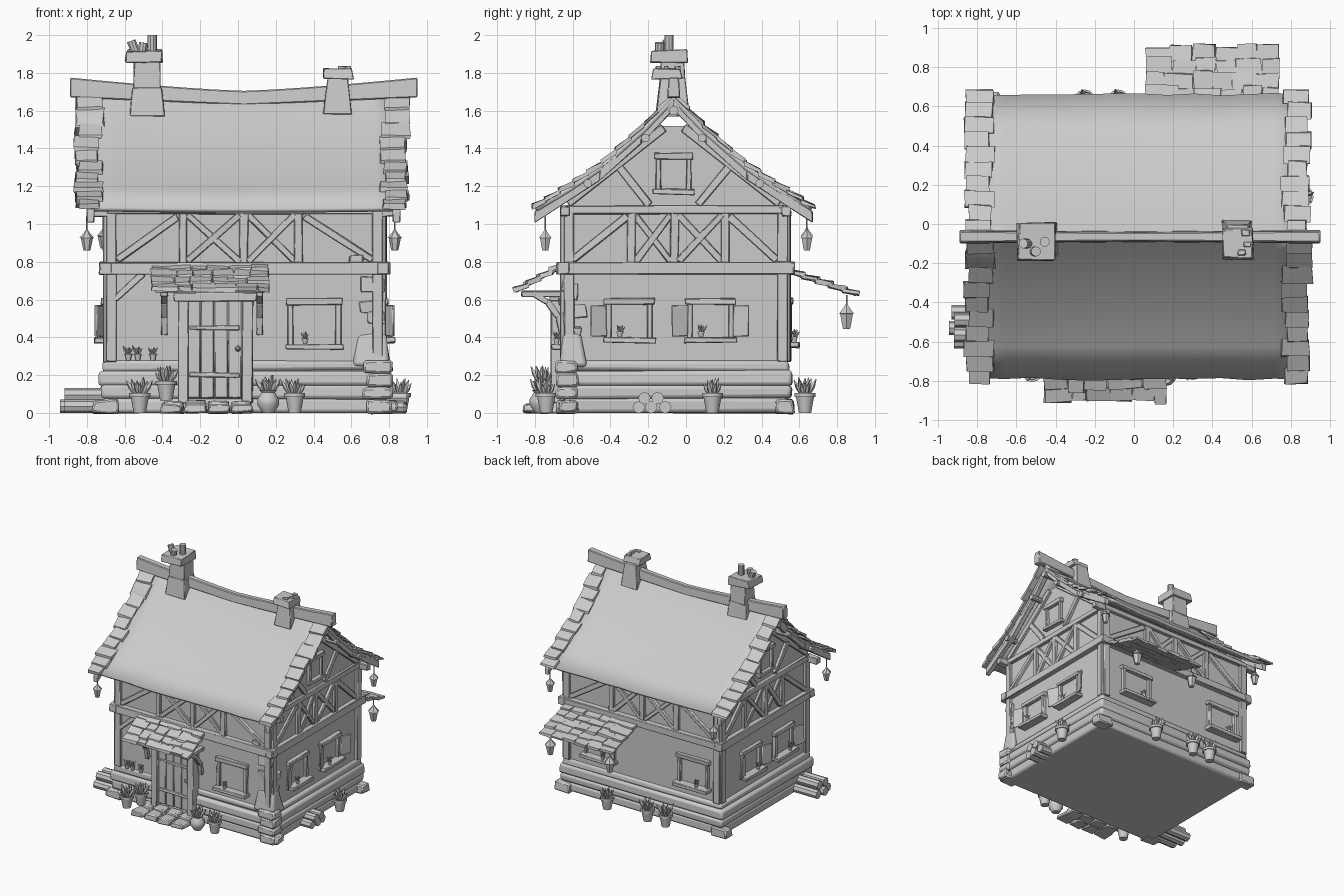
import bpy, bmesh, math, random
from mathutils import Vector, Matrix

if "Cube" in bpy.data.objects:
    bpy.data.objects.remove(bpy.data.objects["Cube"])

random.seed(4)
XL, XR, YF, YB, RY = -0.69, 0.76, -0.64, 0.53, -0.065


# ---------- helpers ----------
def mesh(name, verts, faces, bevel=0, seg=1):
    me = bpy.data.meshes.new(name)
    me.from_pydata([tuple(v) for v in verts], [], faces)
    bm = bmesh.new()
    bm.from_mesh(me)
    bmesh.ops.recalc_face_normals(bm, faces=bm.faces)
    bm.to_mesh(me)
    bm.free()
    ob = bpy.data.objects.new(name, me)
    bpy.context.collection.objects.link(ob)
    if bevel:
        b = ob.modifiers.new("bevel", 'BEVEL')
        b.width, b.segments = bevel, seg
    return ob


def hexa(name, pts, jit=0.004, bevel=0.004, seg=1):
    r = lambda: random.uniform(-jit, jit)
    pts = [Vector(p) + Vector((r(), r(), r())) for p in pts]
    return mesh(name, pts, [(0, 1, 2, 3), (4, 5, 6, 7), (0, 1, 5, 4), (1, 2, 6, 5),
                            (2, 3, 7, 6), (3, 0, 4, 7)], bevel, seg)


def box(name, x0, x1, y0, y1, z0, z1, inset=0, jit=0.004, bevel=0.004, seg=1):
    i = inset
    return hexa(name, [(x0, y0, z0), (x1, y0, z0), (x1, y1, z0), (x0, y1, z0),
                       (x0+i, y0+i, z1), (x1-i, y0+i, z1), (x1-i, y1-i, z1), (x0+i, y1-i, z1)],
                jit, bevel, seg)


def lathe(name, prof, n, mats):
    verts, faces = [], []
    for M in mats:
        b = len(verts)
        for r, z in prof:
            verts += [M @ Vector((r*math.cos(k*math.tau/n), r*math.sin(k*math.tau/n), z)) for k in range(n)]
        for j in range(len(prof)-1):
            for k in range(n):
                q = (k+1) % n
                faces.append((b+j*n+k, b+j*n+q, b+(j+1)*n+q, b+(j+1)*n+k))
        faces += [tuple(b+k for k in range(n)), tuple(b+(len(prof)-1)*n+k for k in range(n))]
    return mesh(name, verts, faces)


def aim(p, d):
    return Matrix.Translation(p) @ Vector(d).to_track_quat('Z', 'Y').to_matrix().to_4x4()


def cyl(name, p, q, r, n=10):
    d = Vector(q) - Vector(p)
    return lathe(name, [(r, 0), (r, d.length)], n, [aim(p, d)])


# wall coordinates: u along the wall, v up, w outward
WALL = {'front': lambda u, v, w: (u, YF-w, v), 'back': lambda u, v, w: (u, YB+w, v),
        'right': lambda u, v, w: (XR+w, u, v), 'left': lambda u, v, w: (XL-w, u, v)}


def timber(side, name, u0, v0, u1, v1, width=0.045, w1=0.022, w0=-0.02, jit=0.004):
    t = Vector((u1-u0, v1-v0)).normalized() * width / 2
    c = [(u0-t.y, v0+t.x), (u0+t.y, v0-t.x), (u1+t.y, v1-t.x), (u1-t.y, v1+t.x)]
    P = WALL[side]
    return hexa(side + "_" + name, [P(*a, w0) for a in c] + [P(*a, w1) for a in c], jit)


def plant(name, x, y, z, r=0.045, h=0.09, leaf=0.09, count=10, urn=False):
    prof = [(r*.65, 0), (r*.95, h*.8), (r*1.12, h*.8), (r*1.12, h), (r*.9, h), (r*.85, h*.85)]
    if urn:
        prof = [(r*.6, 0), (r*1.15, h*.35), (r*1.15, h*.6), (r*.7, h*.9), (r*.9, h), (r*.6, h*.95)]
    lathe(name + "_pot", prof, 12, [Matrix.Translation((x, y, z))])
    mats = []
    for i in range(count):
        a, s = i*2.4, 0.15 + 0.6*i/count
        d = (math.cos(a)*s, math.sin(a)*s, 1)
        mats.append(aim((x+d[0]*r*.5, y+d[1]*r*.5, z+h*.8), d) @ Matrix.Scale(random.uniform(.75, 1.1), 4))
    lathe(name + "_leaves", [(leaf*.07, 0), (leaf*.13, leaf*.6), (leaf*.02, leaf)], 4, mats)


def window(side, u0, u1, v0, v1, shutters=(), sill=True):
    um, vm, P = (u0+u1)/2, (v0+v1)/2, WALL[side]
    timber(side, "window_pane", u0, vm, u1, vm, v1-v0, 0.004, jit=0)
    for u in (u0, u1):
        timber(side, "window_jamb", u, v0, u, v1, 0.028, 0.028)
    timber(side, "window_lintel", u0-.025, v1, u1+.025, v1, 0.035, 0.035)
    timber(side, "window_sill", u0-.03, v0, u1+.03, v0, 0.03, 0.07 if sill else 0.035)
    for s in shutters:                              # swung-open shutters
        u = u0-.01 if s < 0 else u1+.01
        hexa(side + "_shutter", [P(u+s*a, v, w+o) for o in (0, .014) for a, w, v in
             ((0, .02, v0+.02), (.085, .055, v0+.02), (.085, .055, v1-.02), (0, .02, v1-.02))], .003)
    if sill:
        plant(side + "_sill_plant", *P(um-.05, v0+.015, 0.045), 0.016, 0.03, 0.045, 7)


def lantern(x, y, z, s=1.0):
    cyl("lantern_cord", (x, y, z+.09*s), (x, y, z+.18), 0.004, 5)
    lathe("lantern", [(.018, 0), (.022, .015), (.032, .065), (.038, .067), (.014, .095), (.004, .11)], 6,
          [Matrix.Translation((x, y, z)) @ Matrix.Scale(s, 4)])


# ---------- roof curve ----------
PROF = [(0, 1.685), (.06, 1.62), (.17, 1.505), (.39, 1.31), (.56, 1.195), (.73, 1.09)]


def rz(d):
    for (a, za), (b, zb) in zip(PROF, PROF[1:]):
        if d <= b:
            break
    return za + (zb-za)*(d-a)/(b-a)


def sag(x, d):
    return -0.022*(1-((x-.03)/.88)**2)*(1-.6*d/.73)


def tile(name, x0, x1, ya, za, yb, zb, th=0.018):
    hexa(name, [(x0, ya, za-th), (x1, ya, za-th), (x1, yb, zb-.004), (x0, yb, zb-.004),
                (x0, ya, za+.004), (x1, ya, za+.004), (x1, yb, zb+th), (x0, yb, zb+th)], 0.006, 0)


# ---------- walls and base ----------
gable = [(YF, .05), (YB, .05), (YB, 1.09), (RY+.06, 1.52), (RY-.06, 1.52), (YF, 1.09)]
mesh("walls", [(x, y, z) for x in (XL, XR) for y, z in gable],
     [tuple(range(6)), tuple(range(6, 12))] + [(i, (i+1) % 6, (i+1) % 6+6, i+6) for i in range(6)])
for z0, z1, g in [(0, .08, .025), (.075, .15, .04), (.145, .225, .045), (.22, .28, .025)]:
    box("base_course", XL-g, XR+g, YF-g+.01, YB+g-.01, z0, z1, 0, 0.006, 0.02, 2)
for x in (XL-.01, XR+.01):
    for y in (YF+.01, YB-.01):
        box("corner_stone", x-.07, x+.07, y-.05, y+.05, 0, .068, .004, .008, .01)
for k in range(4):
    box("front_corner_stone", .68-.02*(k % 2), .82, YF-.05, YF+.07, k*.07, k*.07+.068, .004, .006, .012)
box("corner_buttress", .60, .81, YF-.035, YF+.11, .24, .42, .03, .01, .02, 2)
for u, v, a in [(.70, .78, .05), (.63, .79, .04), (.71, .68, .06), (.68, .56, .04), (.73, .50, .04)]:
    timber('front', "exposed_stone", u-a, v, u+a, v, .07, .016, jit=.012)
for u, v, a in [(-.6, .33, .04), (-.6, .42, .04), (-.58, .54, .05), (-.6, .64, .03)]:
    timber('right', "exposed_stone", u-a, v, u+a, v, .07, .014, jit=.012)

# ---------- timber frame ----------
for side, a, b in (('front', XL, XR), ('back', XL, XR), ('left', YF, YB), ('right', YF, YB)):
    timber(side, "mid_beam", a-.045, .765, b+.045, .765, .065, .042)
    timber(side, "top_beam", a, 1.075, b, 1.075, .045, .026)
    for u in (a+.02, b-.02):
        timber(side, "corner_post", u, .27, u, 1.09, .055, .025)
    if side in ('front', 'back'):
        posts, xs, d0, d1 = (-.29, .03, .32), ((-.27, .01), (.05, .30)), (-.64, -.32), (.35, .71)
    else:
        posts, xs, d0, d1 = (-.29, -.06, .21), ((-.27, -.08), (-.04, .19)), (-.60, -.31), (.23, .48)
    for u in posts:
        timber(side, "stud", u, .79, u, 1.06)
    for u, v in xs:
        timber(side, "cross_brace", u, .80, v, 1.05, .035)
        timber(side, "cross_brace", u, 1.05, v, .80, .035, .018)
    timber(side, "brace", d0[0], .81, d0[1], 1.04, .04)
    timber(side, "brace", d1[0], 1.04, d1[1], .81, .04)
    if side in ('left', 'right'):
        for s in (-1, 1):
            timber(side, "gable_brace", RY+s*.13, 1.10, RY+s*.30, 1.31, .04)
            timber(side, "gable_rafter", RY+s*.56, 1.11, RY+s*.05, 1.51, .045)
        window(side, -.145, .015, 1.17, 1.36, (), False)
        window(side, -.41, -.19, .385, .59, (-1,))
        window(side, .02, .24, .385, .59, (1, -1))
timber('front', "low_brace", XL+.04, .60, XL+.19, .74, .035)
window('front', .28, .53, .35, .59)
for u in (-.45, .43):
    window('back', u-.13, u+.13, .36, .59)

# ---------- main roof ----------
xs = [-.80 + 1.66*i/12 for i in range(13)]
ds = [d for d, _ in PROF]
line = [-d for d in reversed(ds)] + ds[1:]
verts = [(x, RY+d*(1+(random.uniform(-.015, .008) if abs(d) == .73 else 0)), rz(abs(d))+sag(x, abs(d)))
         for x in xs for d in line]
n = len(line)
roof = mesh("roof", verts, [(i*n+j, i*n+j+1, (i+1)*n+j+1, (i+1)*n+j) for i in range(12) for j in range(n-1)])
m = roof.modifiers.new("thickness", 'SOLIDIFY')
m.thickness, m.offset = .025, -1 if roof.data.polygons[0].normal.z > 0 else 1
for s in (-1, 1):
    for x0, x1 in ((-.85, -.73), (.77, .89)):       # edge shingles
        for k in range(10):
            a, b = k*.075, min(k*.075+.085, .75)
            tile("edge_shingle", x0+random.uniform(-.02, .015), x1+random.uniform(-.015, .02),
                 RY+s*a, rz(a)+.006, RY+s*b, rz(b)+.006, .02)
    for x0, x1 in ((-.80, -.76), (.82, .86)):       # barge boards
        for a, b in ((.0, .17), (.17, .39), (.39, .735)):
            hexa("barge_board", [(x, RY+s*d, rz(d)-o) for o in (.02, .08) for x, d in
                 ((x0, a), (x1, a), (x1, b), (x0, b))], .002)
    for x0, x1 in ((XL+.05, -.83), (XR-.05, .88)):  # round purlin ends
        for d, z in ((.15, 1.455), (.455, 1.215)):
            cyl("purlin_end", (x0, RY+s*d, z), (x1, RY+s*d, z), .023)
        if s > 0:
            cyl("ridge_purlin_end", (x0, RY, 1.60), (x1, RY, 1.60), .025)
    # wall plate under the eaves
    for x0, x1 in ((-.80, XL), (XR, .86)):
        y = YF if s < 0 else YB
        box("plate_end", x0, x1, y-.025, y+.025, 1.04, 1.09)
# sagging ridge log
rv = []
for i in range(13):
    x = -.89 + 1.84*i/12
    t = abs((x-.03)/.92)
    top, w = 1.705+.07*t**1.3, .027+.008*t
    rv += [(x, RY-w, 1.63+.04*t), (x, RY+w, 1.63+.04*t), (x, RY+w*.8, top), (x, RY-w*.8, top)]
mesh("ridge_beam", rv, [(0, 1, 2, 3), (48, 49, 50, 51)] +
     [(i*4+k, i*4+(k+1) % 4, i*4+4+(k+1) % 4, i*4+4+k) for i in range(12) for k in range(4)], .006)

# ---------- chimneys ----------
box("tall_chimney", -.575, -.39, -.16, .01, 1.57, 1.72, .014)
box("tall_chimney_neck", -.555, -.41, -.14, .0, 1.71, 1.87, .006)
box("tall_chimney_cap", -.595, -.40, -.19, .01, 1.855, 1.92, .008, .008)
for x, y, z, t in ((-.54, -.10, 1.97, -.025), (-.455, -.09, 2.0, .0), (-.51, -.14, 1.96, .01)):
    cyl("chimney_pot", (x, y, 1.90), (x+t, y, z), .025)
box("short_chimney", .45, .605, -.16, .02, 1.58, 1.78, .026)
box("short_chimney_cap", .45, .61, -.18, -.02, 1.765, 1.82, .006, .006)
for x, y in ((.53, -.16), (.55, -.06), (.56, -.12)):
    box("short_chimney_stone", x, x+.04, y, y+.03, 1.815, 1.835)


# ---------- porch and rear awning ----------
def tiled_awning(name, x0, x1, ya, za, yb, zb, rows, cols):
    hexa(name + "_boards", [(x, y, z-o) for o in (.003, .014) for x, y, z in
         ((x0+.02, ya, za), (x1-.02, ya, za), (x1-.02, yb, zb), (x0+.02, yb, zb))])
    for r in range(rows):
        f = [r/rows, min((r+1.2)/rows, 1.03)]
        y0, y1, z0, z1 = ya+(yb-ya)*f[0], ya+(yb-ya)*f[1], za+(zb-za)*f[0], za+(zb-za)*f[1]
        cut = [x0] + [x0+(x1-x0)*(c+random.uniform(-.2, .2)+.25*(r % 2))/cols for c in range(1, cols)] + [x1]
        for a, b in zip(cut, cut[1:]):
            tile(name + "_shingle", a+.002, b-.002, y0, z0, y1+random.uniform(-.012, .012), z1)


tiled_awning("porch", -.46, .165, -.64, .79, -.90, .65, 4, 6)
tiled_awning("awning", .06, .74, .54, .755, .90, .63, 5, 6)
for x in (-.39, .115):
    box("porch_arm", x-.02, x+.02, -.87, -.64, .615, .645)
    arc = [(-.82, .62), (-.745, .575), (-.69, .50), (-.67, .41)]
    for (a, za), (b, zb) in zip(arc, arc[1:]):
        hexa("porch_bracket", [(x+o, y, z) for o in (-.017, .017) for y, z in
             ((a, za), (b, zb), (b+.03, zb+.015), (a+.02, za+.03))], .001)
lantern(.68, .85, .445, 1.2)
lantern(.12, .85, .445, 1.2)

# ---------- door and steps ----------
for i in range(4):
    u = -.235 + i*.073
    timber('front', "door_plank", u, .08, u, .60, .07, .045, jit=.002)
for v in (.2, .45):
    timber('front', "door_strap", -.26, v, .01, v, .025, .053)
lathe("door_knob", [(.008, 0), (.016, .015), (.006, .03)], 8, [aim((0, YF-.045, .34), (0, -1, 0))])
for u in (-.29, .05):
    timber('front', "door_post", u, .05, u, .62, .058, .075)
timber('front', "door_lintel", -.34, .615, .10, .615, .05, .08)
for k in range(4):
    box("front_step", -.41+k*.125, -.292+k*.125, -.86, -.74, 0, .045, .006, .008, .008)
    box("upper_step", -.40+k*.12, -.285+k*.12, -.76, -.66, 0, .065, .006, .008, .008)

# ---------- log piles, plants, lanterns ----------
for y, z in ((-.60, .035), (-.53, .035), (-.45, .035), (-.565, .095), (-.49, .095)):
    cyl("left_log", (-.94+random.uniform(-.02, .03), y, z), (-.70, y, z), .036, 8)
for y, z in ((-.25, .03), (-.185, .03), (-.11, .03), (-.22, .078), (-.15, .078)):
    cyl("right_log", (.76, y, z), (.88+random.uniform(-.01, .02), y, z), .033, 8)
for i, (x, y, z, u) in enumerate([(-.52, -.75, 0, 0), (-.38, -.76, .065, 0), (.16, -.77, 0, 1), (.30, -.74, 0, 0),
                                  (.86, .14, 0, 0), (.30, .63, 0, 0), (-.08, .63, 0, 0), (-.25, .63, 0, 0)]):
    plant("plant_%d" % i, x, y, z, .05, .12 if u else .105, .10, 10, bool(u))
for x in (-.58, -.53, -.45):
    plant("ledge_plant", x, -.66, .278, .018, .035, .05, 7)
lantern(-.80, -.745, .86)
lantern(.83, .64, .86)
lantern(-.71, .64, .87)

# shading: smooth round parts, keep hard edges
for ob in bpy.context.scene.objects:
    ob.select_set(True)
bpy.context.view_layer.objects.active = roof
bpy.ops.object.shade_smooth_by_angle(angle=math.radians(35))
